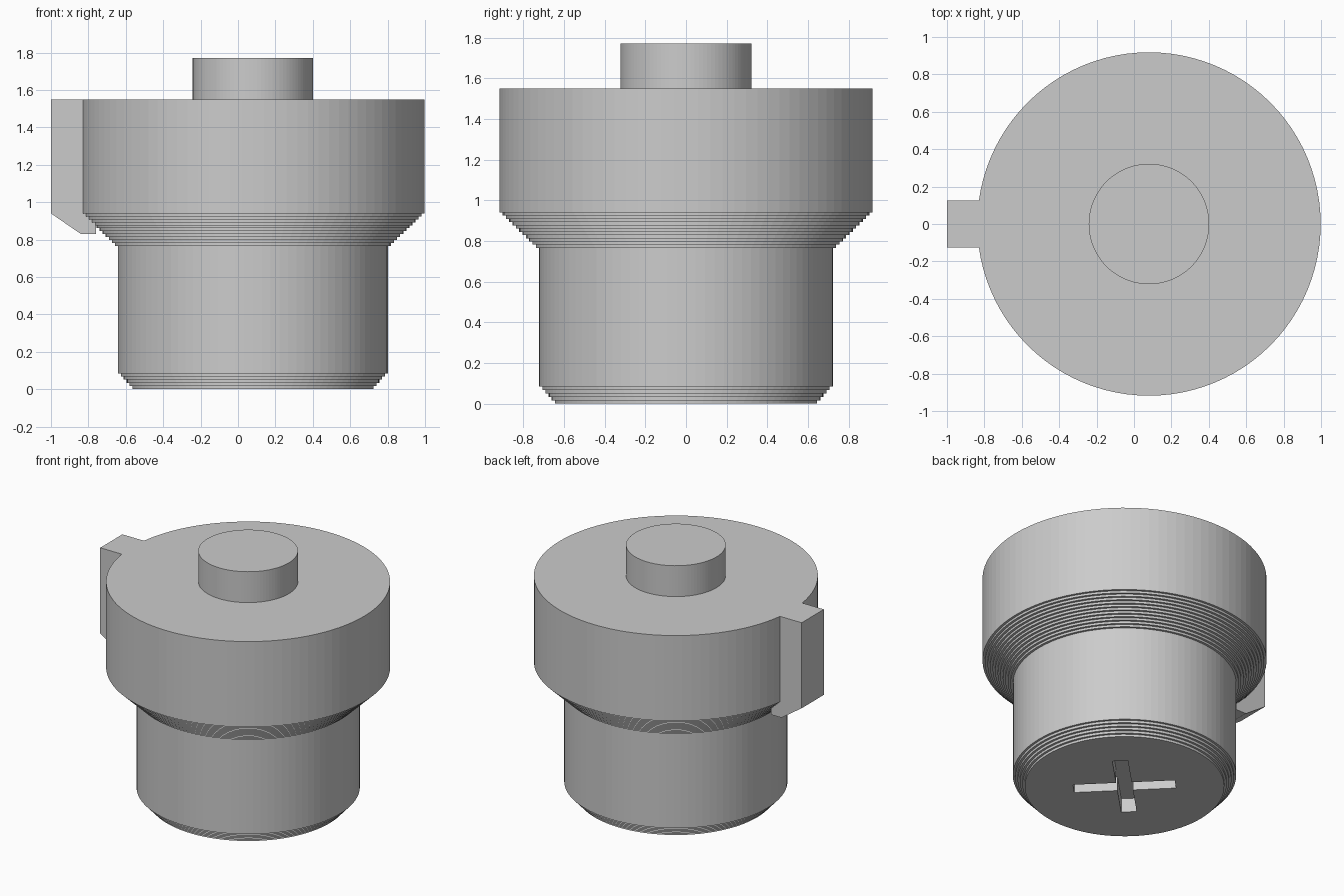
import bpy
import bmesh
import math
from mathutils import Matrix

SEGMENTS = 96
AXIS_X = 0.08          # the round body sits off centre because of the key tab

if "Cube" in bpy.data.objects:
    bpy.data.objects.remove(bpy.data.objects["Cube"], do_unlink=True)

grey = bpy.data.materials.new("plain grey")
grey.use_nodes = True
colour = (0.6, 0.6, 0.6, 1)
grey.diffuse_color = colour
grey.node_tree.nodes["Principled BSDF"].inputs["Base Color"].default_value = colour


def make_object(name, bm):
    bmesh.ops.recalc_face_normals(bm, faces=bm.faces)
    mesh = bpy.data.meshes.new(name)
    bm.to_mesh(mesh)
    bm.free()
    mesh.materials.append(grey)
    obj = bpy.data.objects.new(name, mesh)
    bpy.context.collection.objects.link(obj)
    return obj


def stairs(r0, z0, r1, z1, count):
    """Stepped flare: each step rises, then spreads outward."""
    points = []
    for i in range(count):
        r = r0 + (r1 - r0) * i / count
        points += [(r, z0 + (z1 - z0) * i / count),
                   (r, z0 + (z1 - z0) * (i + 1) / count)]
    return points


def lathe(name, profile):
    """Solid of revolution with single flat caps at both ends."""
    bm = bmesh.new()
    rings = []
    for r, z in profile:
        rings.append([bm.verts.new((AXIS_X + r * math.cos(a), r * math.sin(a), z))
                      for a in (math.tau * i / SEGMENTS for i in range(SEGMENTS))])
    for low, high in zip(rings, rings[1:]):
        for i in range(SEGMENTS):
            j = (i + 1) % SEGMENTS
            bm.faces.new((low[i], low[j], high[j], high[i]))
    bm.faces.new(rings[0])
    bm.faces.new(rings[-1])
    return make_object(name, bm)


def combine(target, other, operation):
    mod = target.modifiers.new(other.name, "BOOLEAN")
    mod.operation = operation
    mod.solver = "EXACT"
    mod.object = other
    other.hide_render = True
    other.hide_viewport = True


# Body: stepped foot, barrel, stepped flare, head and top boss
body = lathe("plug_body",
             stairs(0.645, 0, 0.722, 0.085, 5)
             + stairs(0.722, 0.085, 0.722, 0.75, 1)
             + stairs(0.722, 0.75, 0.918, 0.94, 12)[1:]
             + [(0.918, 0.94), (0.918, 1.55), (0.322, 1.55), (0.322, 1.77)])

# Key tab on the side of the head
bm = bmesh.new()
outline = [(-1, 1.55), (-1, 0.94), (-0.84, 0.83), (-0.76, 0.83), (-0.76, 0.9),
           (-0.7, 0.95), (-0.7, 1.55)]
face = bm.faces.new([bm.verts.new((x, -0.125, z)) for x, z in outline])
extruded = bmesh.ops.extrude_face_region(bm, geom=[face])["geom"]
bmesh.ops.translate(bm, vec=(0, 0.25, 0),
                    verts=[v for v in extruded if isinstance(v, bmesh.types.BMVert)])
tab = make_object("key_tab", bm)
combine(body, tab, "UNION")

# Diagonal cross recess under the foot
for name, angle in (("slot_cutter_a", 45), ("slot_cutter_b", -45)):
    bm = bmesh.new()
    bmesh.ops.create_cube(bm, size=1, matrix=Matrix.Translation((AXIS_X, 0, 0))
                          @ Matrix.Rotation(math.radians(angle), 4, "Z")
                          @ Matrix.Diagonal((0.66, 0.1, 0.2, 1)))
    combine(body, make_object(name, bm), "DIFFERENCE")

# Bake the booleans and drop the helper solids
depsgraph = bpy.context.evaluated_depsgraph_get()
baked = bpy.data.meshes.new_from_object(body.evaluated_get(depsgraph))
helpers = [mod.object for mod in body.modifiers]
body.modifiers.clear()
body.data = baked
for helper in helpers:
    bpy.data.objects.remove(helper, do_unlink=True)
